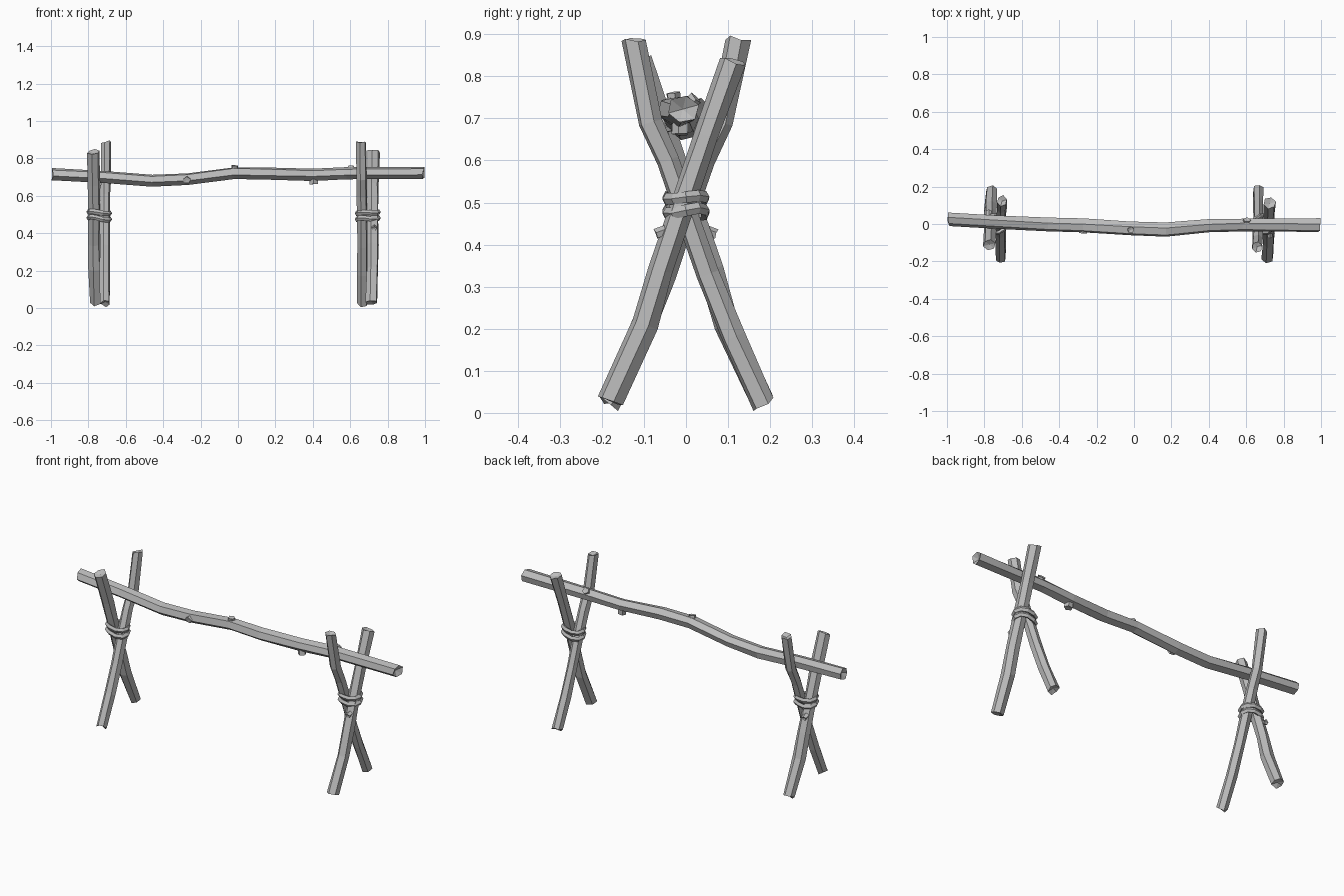
import bpy, bmesh, math, random
from mathutils import Vector, Matrix

random.seed(4)
cube = bpy.data.objects.get("Cube")
if cube:
    bpy.data.objects.remove(cube)

wood = bpy.data.materials.new("grey wood")
wood.use_nodes = True
COLOUR = (0.5, 0.5, 0.5, 1)
wood.diffuse_color = COLOUR
wood.node_tree.nodes["Principled BSDF"].inputs["Base Color"].default_value = COLOUR


def finish(bm, name, matrix=None):
    bmesh.ops.recalc_face_normals(bm, faces=bm.faces)
    mesh = bpy.data.meshes.new(name)
    bm.to_mesh(mesh)
    bm.free()
    mesh.materials.append(wood)
    obj = bpy.data.objects.new(name, mesh)
    bpy.context.collection.objects.link(obj)
    if matrix:
        obj.matrix_world = matrix
    return obj


def tube(bm, path, side, sizes, sides, wobble=0.0, chip=0.0, closed=False, turn=0.3):
    """Faceted tube along a path; chip roughens and hollows the open ends."""
    path = [Vector(p) for p in path]
    n = len(path)
    side = Vector(side)
    rings = []
    for i, p in enumerate(path):
        a = path[(i - 1) % n] if closed or i else p
        b = path[(i + 1) % n] if closed or i < n - 1 else p
        t = (b - a).normalized()
        u = (side - t * side.dot(t)).normalized()
        v = t.cross(u)
        ring = []
        for k in range(sides):
            ang = turn + math.tau * k / sides
            r = 1 + random.uniform(-wobble, wobble)
            co = p + u * math.cos(ang) * sizes[0] * r + v * math.sin(ang) * sizes[1] * r
            if chip and i in (0, n - 1):
                co += t * random.uniform(0, chip) * (1 if i == 0 else -1)
            ring.append(bm.verts.new(co))
        rings.append(ring)
    for i in range(n if closed else n - 1):
        a, b = rings[i], rings[(i + 1) % n]
        for k in range(sides):
            j = (k + 1) % sides
            bm.faces.new((a[k], a[j], b[j], b[k]))
    if not closed:
        for ring, end, inner in ((rings[0], path[0], path[1]), (rings[-1], path[-1], path[-2])):
            mid = bm.verts.new(end + (inner - end).normalized() * chip * 1.2)
            for k in range(sides):
                bm.faces.new((ring[k], ring[(k + 1) % sides], mid))


def knot(bm, base, tip, size, side=(1, 0, 0)):
    """Short broken twig stub."""
    tube(bm, (base, tip), side, (size, size * 0.85), 5, 0.1, 0.004)


# Crossbeam with its twig stubs
bm = bmesh.new()
beam_path = [(-1, 0.028, 0.717), (-0.72, 0.012, 0.703), (-0.46, -0.003, 0.682),
             (-0.27, -0.008, 0.69), (-0.02, -0.022, 0.722), (0.17, -0.03, 0.718),
             (0.4, -0.01, 0.713), (0.58, -0.004, 0.72), (1, -0.008, 0.722)]
tube(bm, beam_path, (0, 1, 0), (0.037, 0.033), 6, 0.1, 0.02)
knot(bm, (-0.27, -0.02, 0.69), (-0.275, -0.05, 0.682), 0.022)
knot(bm, (-0.02, -0.025, 0.72), (-0.016, -0.032, 0.762), 0.02)
knot(bm, (0.4, -0.01, 0.71), (0.405, -0.012, 0.66), 0.024)
knot(bm, (0.6, 0.0, 0.73), (0.605, 0.024, 0.752), 0.02)
finish(bm, "crossbeam")

# Leg centre lines, in the frame of one trestle
short_path = [(0.02, -0.185, 0.018), (0.024, -0.097, 0.21), (0.026, -0.058, 0.34),
              (0.026, -0.004, 0.5), (0.028, 0.05, 0.66), (0.032, 0.115, 0.845)]
tall_path = [(-0.03, 0.188, 0.016), (-0.03, 0.112, 0.18), (-0.03, 0.053, 0.33),
             (-0.03, 0.002, 0.475), (-0.032, -0.042, 0.6), (-0.034, -0.085, 0.69),
             (-0.036, -0.125, 0.895)]


def trestle(prefix, matrix):
    bm = bmesh.new()
    tube(bm, short_path, (1, 0, 0), (0.033, 0.03), 6, 0.1, 0.016)
    knot(bm, (0.034, -0.03, 0.44), (0.034, -0.073, 0.424), 0.015)
    finish(bm, prefix + "_short_leg", matrix)

    bm = bmesh.new()
    tube(bm, tall_path, (1, 0, 0), (0.028, 0.029), 6, 0.1, 0.016)
    knot(bm, (-0.035, 0.11, 0.17), (-0.04, 0.136, 0.172), 0.012)
    finish(bm, prefix + "_tall_leg", matrix)

    # Rope lashing: two tilted bands around the crossing
    bm = bmesh.new()
    for z, tilt in ((0.478, 0.2), (0.51, 0.12)):
        loop = []
        for k in range(10):
            a = math.tau * k / 10
            x, y = 0.058 * math.cos(a), 0.047 * math.sin(a)
            loop.append((x, y, z + tilt * y * math.cos(a) * 1.5 + 0.06 * x))
        tube(bm, loop, (0, 0, 1), (0.014, 0.011), 5, 0.08, closed=True)
    finish(bm, prefix + "_lashing", matrix)


# The second trestle is the first turned half way round
trestle("left", Matrix.Translation((0.694, 0, 0)))
trestle("right", Matrix.Translation((-0.742, 0, 0)) @ Matrix.Rotation(math.pi, 4, "Z"))
